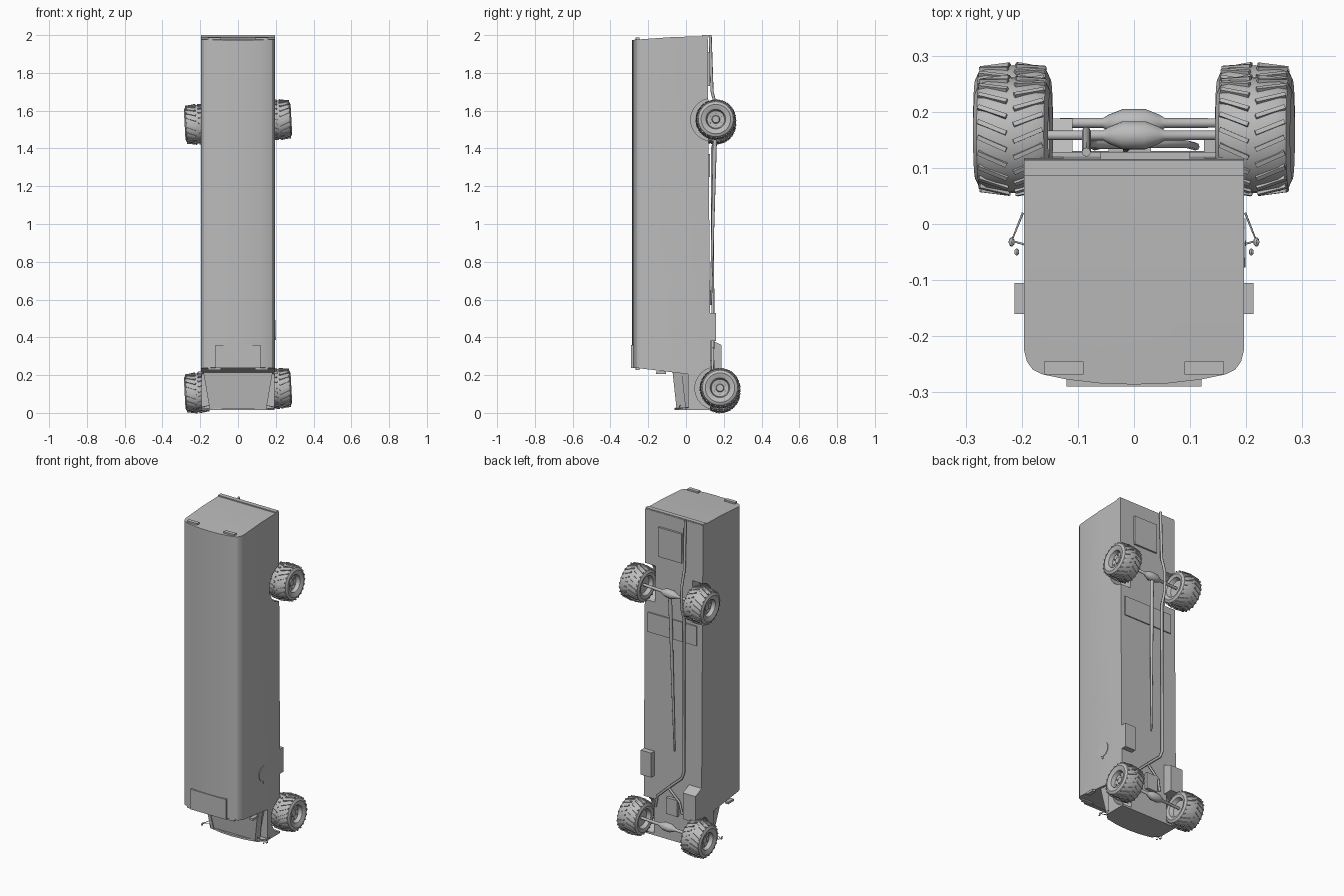
import bpy, bmesh, math
from mathutils import Matrix, Vector

if "Cube" in bpy.data.objects:
    bpy.data.objects.remove(bpy.data.objects["Cube"])

grey = bpy.data.materials.new("plain_grey")
grey.use_nodes = True
grey.diffuse_color = (0.5, 0.5, 0.5, 1)
grey.node_tree.nodes["Principled BSDF"].inputs["Base Color"].default_value = (0.5, 0.5, 0.5, 1)


def finish(name, bm, smooth=None):
    bmesh.ops.recalc_face_normals(bm, faces=bm.faces)
    mesh = bpy.data.meshes.new(name)
    bm.to_mesh(mesh)
    bm.free()
    mesh.materials.append(grey)
    ob = bpy.data.objects.new(name, mesh)
    bpy.context.collection.objects.link(ob)
    if smooth:
        bpy.ops.object.select_all(action="DESELECT")
        ob.select_set(True)
        bpy.context.view_layer.objects.active = ob
        bpy.ops.object.shade_smooth_by_angle(angle=math.radians(smooth))
    return ob


def add_box(bm, x, y, z, matrix=Matrix()):
    size = Matrix.Diagonal((x[1] - x[0], y[1] - y[0], z[1] - z[0], 1))
    centre = Matrix.Translation(((x[0] + x[1]) / 2, (y[0] + y[1]) / 2, (z[0] + z[1]) / 2))
    return bmesh.ops.create_cube(bm, size=1, matrix=matrix @ centre @ size)["verts"]


def box(name, x, y, z):
    bm = bmesh.new()
    add_box(bm, x, y, z)
    return finish(name, bm)


def prism(bm, points, depth):
    face = bm.faces.new([bm.verts.new(p) for p in points])
    ext = bmesh.ops.extrude_face_region(bm, geom=[face])
    bmesh.ops.translate(bm, vec=depth, verts=[g for g in ext["geom"] if isinstance(g, bmesh.types.BMVert)])


def lathe(bm, profile, steps, matrix):
    """Spin (x, radius) points around the x axis."""
    verts = [bm.verts.new((x, 0, r)) for x, r in profile]
    edges = [bm.edges.new(pair) for pair in zip(verts, verts[1:])]
    before = set(bm.verts) - set(verts)
    bmesh.ops.spin(bm, geom=verts + edges, cent=(0, 0, 0), axis=(1, 0, 0),
                   angle=math.tau, steps=steps, use_merge=True)
    new = [v for v in bm.verts if v not in before]
    bmesh.ops.remove_doubles(bm, verts=new, dist=1e-5)
    new = [v for v in bm.verts if v not in before]
    bmesh.ops.transform(bm, matrix=matrix, verts=new)


def pipe(name, points, radius):
    curve = bpy.data.curves.new(name, "CURVE")
    curve.dimensions = "3D"
    curve.bevel_depth = radius
    curve.bevel_resolution = 2
    curve.use_fill_caps = True
    spline = curve.splines.new("POLY")
    spline.points.add(len(points) - 1)
    for p, co in zip(spline.points, points):
        p.co = (*co, 1)
    curve.materials.append(grey)
    ob = bpy.data.objects.new(name, curve)
    bpy.context.collection.objects.link(ob)
    return ob


# Cargo body: bowed roof section, swept along z and trimmed at both ends
half = [(0.196, 0.13), (0.196, -0.225), (0.191, -0.245), (0.18, -0.26), (0.163, -0.268),
        (0.12, -0.277), (0.06, -0.284)]
section = half + [(0, -0.286)] + [(-x, y) for x, y in reversed(half)]
bm = bmesh.new()
prism(bm, [(x, y, 0) for x, y in section], (0, 0, 2.2))


def trim(point, normal):
    cut = bmesh.ops.bisect_plane(bm, geom=bm.verts[:] + bm.edges[:] + bm.faces[:], plane_co=point,
                                 plane_no=normal, clear_outer=True)
    bmesh.ops.holes_fill(bm, edges=[g for g in cut["geom_cut"] if isinstance(g, bmesh.types.BMEdge)])


trim((0, -0.28, 1.975), (0, -0.07, 1))
trim((0, -0.07, 1.99), (0, -0.02, 1))
trim((0, -0.28, 0.24), (0, -0.12, -1))
for v in bm.verts:
    if v.co.y > 0.1 and v.co.z > 1:
        v.co.y -= 0.015
body = finish("cargo_body", bm, 25)

# Cab: full width lower part, tapered upper part and slanted pillars
cab = box("cab_lower", (-0.194, 0.194), (0.01, 0.13), (0.025, 0.24))
bm = bmesh.new()
for v in add_box(bm, (-0.18, 0.18), (-0.068, 0.03), (0.02, 0.235)):
    if v.co.z < 0.1:
        v.co.x *= 0.76
        if v.co.y < 0:
            v.co.y = -0.045
finish("cab_upper", bm)
for side, name in ((1, "left"), (-1, "right")):
    bm = bmesh.new()
    prism(bm, [(side * 0.165, -0.072, 0.225), (side * 0.185, -0.072, 0.225),
               (side * 0.15, -0.05, 0.02), (side * 0.13, -0.05, 0.02)], (0, 0.05, 0))
    finish(name + "_cab_pillar", bm)
bm = bmesh.new()
prism(bm, [(x, -0.06 + 0.8 * x * x, 0.015) for x in (-0.16, -0.08, 0, 0.08, 0.16)]
      + [(0.194, 0.0, 0.015), (0.194, 0.13, 0.015), (-0.194, 0.13, 0.015), (-0.194, 0, 0.015)], (0, 0, 0.012))
finish("nose_lip", bm)

# Wheels on slightly turned axles, with wheel wells cut from the shell
tyre = [(-0.04, 0.05), (-0.062, 0.06), (-0.067, 0.078), (-0.06, 0.093), (-0.045, 0.1), (0, 0.103),
        (0.045, 0.1), (0.06, 0.093), (0.067, 0.078), (0.062, 0.06), (0.058, 0.052), (0.035, 0.046),
        (0.03, 0.022), (0.04, 0.018), (0.04, 0)]
cutter_bm = bmesh.new()
for end, y, z in (("rear", 0.158, 1.54), ("front", 0.18, 0.118)):
    turn = Matrix.Translation((0, y, z)) @ Matrix.Rotation(-0.055, 4, "Y")
    bm = bmesh.new()
    lathe(bm, [(-0.2, 0), (-0.2, 0.008), (-0.055, 0.009), (-0.045, 0.015), (-0.02, 0.025), (0.02, 0.025),
               (0.045, 0.015), (0.055, 0.009), (0.2, 0.008), (0.2, 0)], 16, turn)
    finish(end + "_axle", bm, 40)
    for side, name in ((1, "left"), (-1, "right")):
        place = turn @ Matrix.Translation((side * 0.216, 0, 0)) @ Matrix.Diagonal((side, 1, 1, 1))
        bm = bmesh.new()
        lathe(bm, [(-0.04, 0)] + tyre, 32, place)
        finish(f"{end}_{name}_wheel", bm, 35)
        bm = bmesh.new()
        for i in range(22):
            for half_side in (1, -1):
                spin = Matrix.Rotation(math.tau * (i + (half_side > 0) / 2) / 22, 4, "X")
                skew = Matrix.Translation((half_side * 0.032, 0, 0.1)) @ Matrix.Rotation(half_side * 0.4, 4, "Z")
                tilt = Matrix.Rotation(half_side * 0.12, 4, "Y")
                add_box(bm, (-0.028, 0.028), (-0.004, 0.004), (-0.006, 0.0045), place @ spin @ skew @ tilt)
        for i in range(6):
            bolt = place @ Matrix.Rotation(math.tau * i / 6, 4, "X")
            add_box(bm, (0.028, 0.04), (-0.003, 0.003), (0.031, 0.037), bolt)
        finish(f"{end}_{name}_tread_and_bolts", bm)
        centre = place.translation
        lathe(cutter_bm, [(-0.09, 0), (-0.09, 0.113), (0.09, 0.113), (0.09, 0)], 32,
              Matrix.Translation((centre.x, centre.y - 0.02, centre.z)))
cutter = finish("wheel_well_cutter", cutter_bm)
cutter.hide_render = True
cutter.hide_viewport = True
for ob in (body, cab):
    mod = ob.modifiers.new("wheel_wells", "BOOLEAN")
    mod.operation = "DIFFERENCE"
    mod.object = cutter

# Drive shaft and exhaust along the underside
bm = bmesh.new()
start, end = Vector((-0.015, 0.132, 0.57)), Vector((0, 0.155, 1.53))
shaft = Matrix.Translation(start) @ (end - start).to_track_quat("X", "Z").to_matrix().to_4x4()
lathe(bm, [(0, 0), (0, 0.005), (0.9, 0.011), (0.96, 0.011), (0.96, 0)], 12, shaft)
finish("drive_shaft", bm, 40)
pipe("exhaust_pipe", [(-0.085, 0.128, 2.0), (-0.085, 0.138, 1.7), (-0.085, 0.165, 1.6), (-0.085, 0.165, 1.48),
                      (-0.085, 0.14, 1.4), (-0.085, 0.142, 0.46), (-0.07, 0.142, 0.42), (0.02, 0.142, 0.34)], 0.008)
for side, name in ((1, "left"), (-1, "right")):
    pipe(name + "_exhaust_branch", [(0.02, 0.142, 0.34), (0.02 + side * 0.075, 0.142, 0.27),
                                    (0.02 + side * 0.09, 0.138, 0.2)], 0.007)

# Underside boxes and hatches
box("rear_hatch", (-0.06, 0.1), (0.1, 0.128), (1.73, 1.91))
box("middle_hatch", (-0.16, 0.17), (0.1, 0.128), (1.25, 1.37))
box("left_side_box", (0.125, 0.196), (0.1, 0.16), (0.38, 0.53))
box("oil_pan", (-0.045, 0.03), (0.12, 0.15), (0.18, 0.28))
bm = bmesh.new()
for v in add_box(bm, (-0.196, -0.11), (0.1, 0.188), (0.2, 0.4)):
    if v.co.y > 0.15 and v.co.z > 0.3:
        v.co.z -= 0.04
finish("right_side_box", bm)

# Rear lip, roof band and marker lamps
box("rear_lip", (-0.196, 0.196), (0.086, 0.113), (1.97, 2.0))
box("roof_front_band", (-0.12, 0.12), (-0.29, -0.27), (0.237, 0.36))
for side, name in ((1, "left"), (-1, "right")):
    for end, z in (("rear", 1.978), ("front", 0.228)):
        x = sorted((side * 0.09, side * 0.16))
        box(f"{end}_{name}_marker", x, (-0.268, -0.245), (z, z + 0.01))
    # Side plates, mirrors and their stays
    box(name + "_side_plate", sorted((side * 0.19, side * 0.213)), (-0.16, -0.105), (0.205, 0.218))
    pipe(name + "_mirror_stay", [(side * 0.198, 0.02, 0.03), (side * 0.218, -0.03, 0.025),
                                 (side * 0.196, -0.036, 0.03), (side * 0.15, -0.03, 0.04)], 0.002)
    for part, spot, size in (("mirror", (0.218, -0.032, 0.025), 0.009), ("small_mirror", (0.209, -0.05, 0.025), 0.007)):
        bm = bmesh.new()
        bmesh.ops.create_icosphere(bm, subdivisions=1, radius=size, matrix=Matrix.Translation(
            (side * spot[0], spot[1], spot[2])) @ Matrix.Diagonal((0.7, 1, 0.6, 1)))
        finish(f"{name}_{part}", bm)

# Round filler cover on the left side
bm = bmesh.new()
lathe(bm, [(0.19, 0), (0.19, 0.046), (0.199, 0.046), (0.199, 0)], 10, Matrix.Translation((0, -0.034, 0.445)))
add_box(bm, (0.19, 0.2), (-0.039, -0.029), (0.385, 0.402))
finish("filler_cover", bm)
